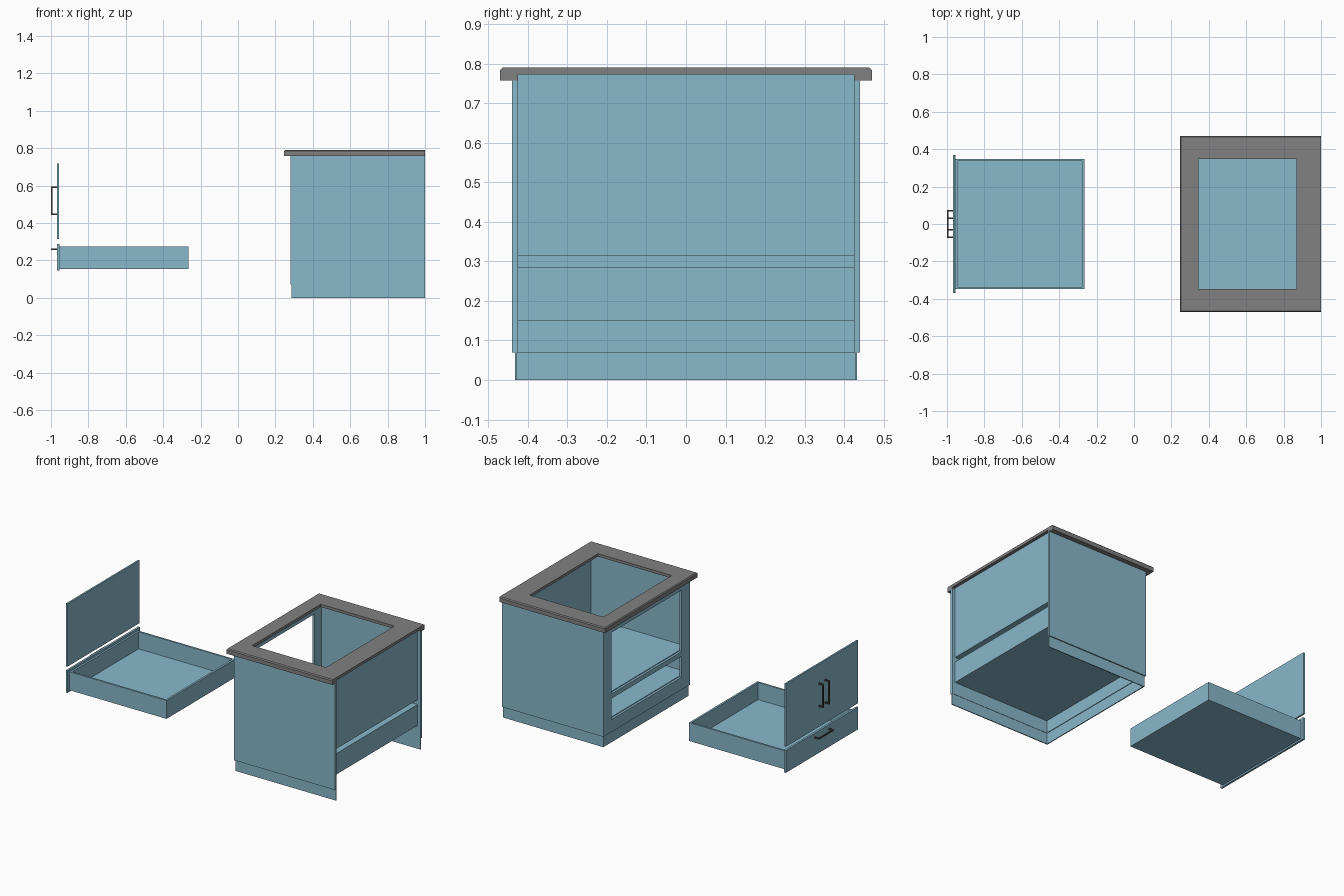
import bpy, bmesh
from mathutils import Vector

if "Cube" in bpy.data.objects:
    bpy.data.objects.remove(bpy.data.objects["Cube"])


def material(name, rgb):
    m = bpy.data.materials.new(name)
    m.diffuse_color = (*rgb, 1)
    m.use_nodes = True
    m.node_tree.nodes["Principled BSDF"].inputs["Base Color"].default_value = m.diffuse_color
    return m


BLUE = material("painted_wood", (0.25, 0.48, 0.60))
GREY = material("worktop_grey", (0.22, 0.22, 0.22))
DARK = material("handle_metal", (0.08, 0.06, 0.06))


def finish(name, bm, mat):
    bmesh.ops.recalc_face_normals(bm, faces=bm.faces)
    me = bpy.data.meshes.new(name)
    bm.to_mesh(me)
    bm.free()
    me.materials.append(mat)
    ob = bpy.data.objects.new(name, me)
    bpy.context.collection.objects.link(ob)
    return ob


def add_box(bm, x0, x1, y0, y1, z0, z1):
    vs = bmesh.ops.create_cube(bm, size=1)["verts"]
    for v in vs:
        v.co = Vector(((x0 + x1) / 2 + v.co.x * (x1 - x0),
                       (y0 + y1) / 2 + v.co.y * (y1 - y0),
                       (z0 + z1) / 2 + v.co.z * (z1 - z0)))


def boxes(name, mat, *dims):
    bm = bmesh.new()
    for d in dims:
        add_box(bm, *d)
    return finish(name, bm, mat)


# cabinet sides and recessed plinth
for side, s in (("left", -1), ("right", 1)):
    boxes(side + "_side_panel", BLUE,
          (0.28, 1, *sorted((s * 0.425, s * 0.44)), 0.07, 0.758))
    boxes(side + "_plinth", BLUE,
          (0.285, 1, *sorted((s * 0.427, s * 0.433)), 0, 0.07))
boxes("front_plinth", BLUE, (0.285, 0.291, -0.427, 0.427, 0, 0.07))

# face frame with a door opening and a drawer opening
bm = bmesh.new()
ys, zs = (-0.425, -0.355, 0.355, 0.425), (0.07, 0.15, 0.285, 0.315, 0.71, 0.772)
grid = [[bm.verts.new((0.28, y, z)) for z in zs] for y in ys]
for i in range(3):
    for j in range(5):
        if not (i == 1 and j in (1, 3)):
            bm.faces.new((grid[i][j], grid[i + 1][j], grid[i + 1][j + 1], grid[i][j + 1]))
ext = bmesh.ops.extrude_face_region(bm, geom=bm.faces[:], use_keep_orig=True)
for v in ext["geom"]:
    if isinstance(v, bmesh.types.BMVert):
        v.co.x += 0.015
finish("face_frame", bm, BLUE)

# two inner compartments with a gap between them
T = 0.005
W = 0.425
boxes("upper_compartment", BLUE,
      (0.295, 0.98, -W, W, 0.315, 0.315 + T),
      (0.98 - T, 0.98, -W, W, 0.315 + T, 0.772))
boxes("lower_compartment", BLUE,
      (0.295, 0.98, -W, W, 0.15, 0.15 + T),
      (0.295, 0.98, -W, W, 0.285 - T, 0.285),
      (0.98 - T, 0.98, -W, W, 0.15 + T, 0.285 - T))

# worktop ring with chamfered outer edge, cut flat at the wall side
bm = bmesh.new()
rings = [(0.345, 0.87, 0.348, 0.772), (0.247, 1, 0.47, 0.772),
         (0.247, 1, 0.47, 0.784), (0.252, 1, 0.464, 0.79),
         (0.345, 0.87, 0.348, 0.79)]
loops = [[bm.verts.new(p) for p in ((a, -h, z), (b, -h, z), (b, h, z), (a, h, z))]
         for a, b, h, z in rings]
for k in range(len(loops)):
    p, q = loops[k], loops[(k + 1) % len(loops)]
    for i in range(4):
        j = (i + 1) % 4
        bm.faces.new((p[i], p[j], q[j], q[i]))
finish("worktop", bm, GREY)

# lip hanging below the worktop on three sides
boxes("worktop_lip", GREY,
      (0.247, 1, -0.47, -0.425, 0.758, 0.772),
      (0.247, 1, 0.425, 0.47, 0.758, 0.772),
      (0.247, 0.28, -0.425, 0.425, 0.758, 0.772))

# door and drawer front, pulled away from the cabinet
boxes("door", BLUE, (-0.968, -0.957, -0.368, 0.368, 0.313, 0.717))
boxes("drawer_front", BLUE, (-0.968, -0.955, -0.368, 0.368, 0.145, 0.288))

# open drawer tray
boxes("drawer_tray", BLUE,
      (-0.955, -0.265, -0.348, 0.348, 0.155, 0.163),
      (-0.955, -0.943, -0.348, 0.348, 0.163, 0.273),
      (-0.278, -0.265, -0.348, 0.348, 0.163, 0.273),
      (-0.943, -0.278, -0.348, -0.336, 0.163, 0.273),
      (-0.943, -0.278, 0.336, 0.348, 0.163, 0.273))

# bar handles
R = 0.004
for name, y in (("door_handle_left", -0.03), ("door_handle_right", 0.03)):
    boxes(name, DARK,
          (-1, -0.992, y - R, y + R, 0.443, 0.595),
          (-0.992, -0.968, y - R, y + R, 0.443, 0.451),
          (-0.992, -0.968, y - R, y + R, 0.587, 0.595))
boxes("drawer_handle", DARK,
      (-1, -0.992, -0.076, 0.076, 0.256, 0.264),
      (-0.992, -0.968, -0.076, -0.068, 0.256, 0.264),
      (-0.992, -0.968, 0.068, 0.076, 0.256, 0.264))
